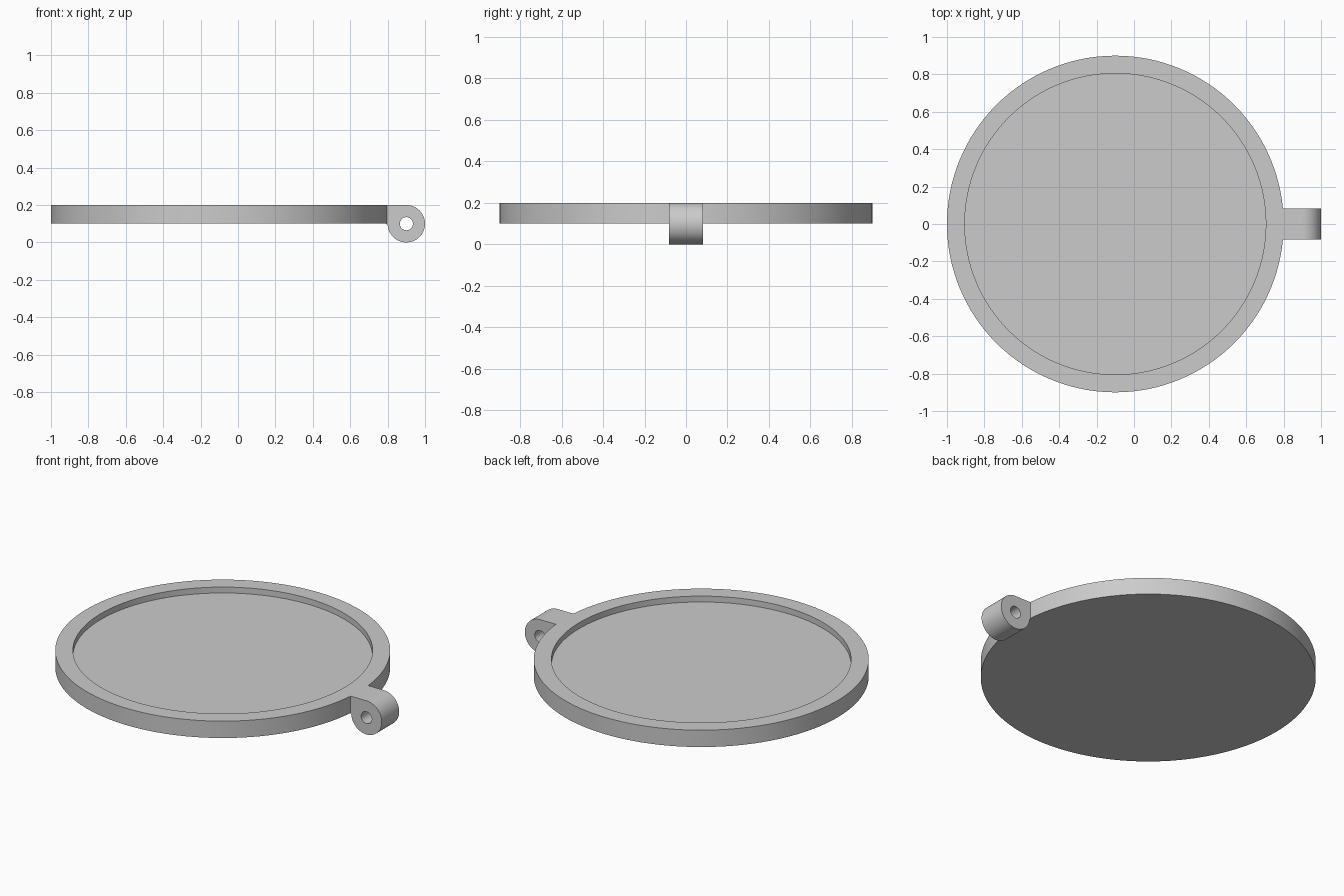
import bpy, bmesh
from math import sin, cos, pi, radians

cube = bpy.data.objects.get("Cube")
if cube:
    bpy.data.objects.remove(cube, do_unlink=True)

GREY = (0.6, 0.6, 0.6, 1)
mat = bpy.data.materials.new("plain grey")
mat.use_nodes = True
mat.diffuse_color = GREY
mat.node_tree.nodes["Principled BSDF"].inputs["Base Color"].default_value = GREY


def bridge(bm, a, b):
    """Join two closed rings of equal length with quads."""
    n = len(a)
    for i in range(n):
        j = (i + 1) % n
        bm.faces.new((a[i], a[j], b[j], b[i]))


def finish(bm, name):
    bmesh.ops.recalc_face_normals(bm, faces=bm.faces)
    mesh = bpy.data.meshes.new(name)
    bm.to_mesh(mesh)
    bm.free()
    mesh.materials.append(mat)
    obj = bpy.data.objects.new(name, mesh)
    bpy.context.collection.objects.link(obj)
    bpy.ops.object.select_all(action='DESELECT')
    obj.select_set(True)
    bpy.context.view_layer.objects.active = obj
    bpy.ops.object.shade_smooth_by_angle(angle=radians(30))
    return obj


# Round tray: flat base, raised rim and shallow recessed floor
TRAY_X, SEGMENTS = -0.1, 128
profile = [(0.9, 0.1), (0.9, 0.2), (0.805, 0.2), (0.805, 0.165)]
bm = bmesh.new()
rings = []
for r, z in profile:
    angles = [2 * pi * i / SEGMENTS for i in range(SEGMENTS)]
    rings.append([bm.verts.new((TRAY_X + r * cos(a), r * sin(a), z)) for a in angles])
for lower, upper in zip(rings, rings[1:]):
    bridge(bm, lower, upper)
bm.faces.new(rings[0])
bm.faces.new(rings[-1])
finish(bm, "round_tray")

# Hinge lug: round eye with a squared corner against the tray and a through hole
LUG_X, LUG_Z, RADIUS, HOLE, HALF_WIDTH = 0.9, 0.1, 0.1, 0.035, 0.082
STEPS = 64


def lug_ring(bm, y, hole):
    ring = []
    for i in range(STEPS):
        a = 2 * pi * i / STEPS
        c, s = cos(a), sin(a)
        r = HOLE if hole else RADIUS
        x, z = r * c, r * s
        if not hole and STEPS // 4 < i <= STEPS // 2:
            k = max(abs(c), abs(s))
            x, z = x / k, z / k
            if i >= STEPS * 3 // 8:
                x -= 0.008      # sink the flat side into the tray wall
        ring.append(bm.verts.new((LUG_X + x, y, LUG_Z + z)))
    return ring


bm = bmesh.new()
front_out, front_in = (lug_ring(bm, -HALF_WIDTH, h) for h in (False, True))
back_out, back_in = (lug_ring(bm, HALF_WIDTH, h) for h in (False, True))
bridge(bm, front_out, front_in)
bridge(bm, back_out, back_in)
bridge(bm, front_out, back_out)
bridge(bm, front_in, back_in)
finish(bm, "hinge_lug")
